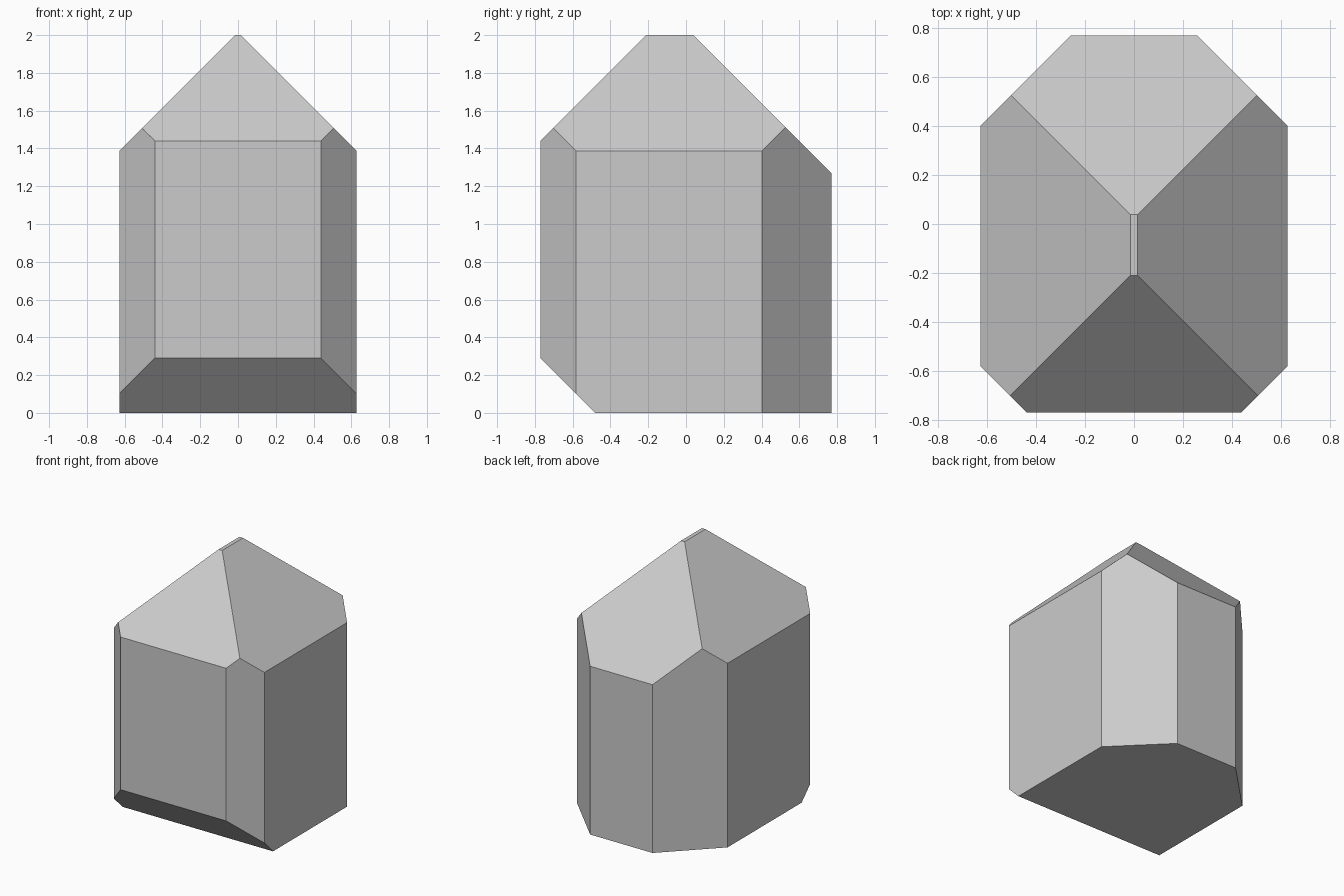
import bpy, bmesh
from mathutils import Matrix

if "Cube" in bpy.data.objects:
    bpy.data.objects.remove(bpy.data.objects["Cube"])


def slice_off(bm, normal, point):
    """Cut away everything beyond a plane and cap the opening."""
    cut = bmesh.ops.bisect_plane(
        bm, geom=bm.verts[:] + bm.edges[:] + bm.faces[:], dist=1e-5,
        plane_co=point, plane_no=normal, clear_outer=True)
    edges = [e for e in cut["geom_cut"] if isinstance(e, bmesh.types.BMEdge)]
    bmesh.ops.contextual_create(bm, geom=edges)


W, D, H = 0.628, 0.77, 2.0   # half width, half depth, height

# Solid block
bm = bmesh.new()
bmesh.ops.create_cube(bm, size=1, matrix=Matrix.Translation((0, 0, H / 2))
                      @ Matrix.Diagonal((2 * W, 2 * D, H, 1)))

# Corner chamfers and side roof slopes, mirrored left and right
for s in (-1, 1):
    slice_off(bm, (s, -1, 0), (s * 0.44, -D, 0))
    slice_off(bm, (s, 1, 0), (s * 0.26, D, 0))
    slice_off(bm, (s, 0, 1), (s * 0.015, 0, H))

# Front and back roof slopes, front undercut
slice_off(bm, (0, -1, 1), (0, -0.21, H))
slice_off(bm, (0, 1, 1), (0, 0.038, H))
slice_off(bm, (0, -1, -1), (0, -0.48, 0))

bmesh.ops.recalc_face_normals(bm, faces=bm.faces[:])
mesh = bpy.data.meshes.new("crystal")
bm.to_mesh(mesh)
bm.free()
bpy.context.collection.objects.link(bpy.data.objects.new("crystal", mesh))
